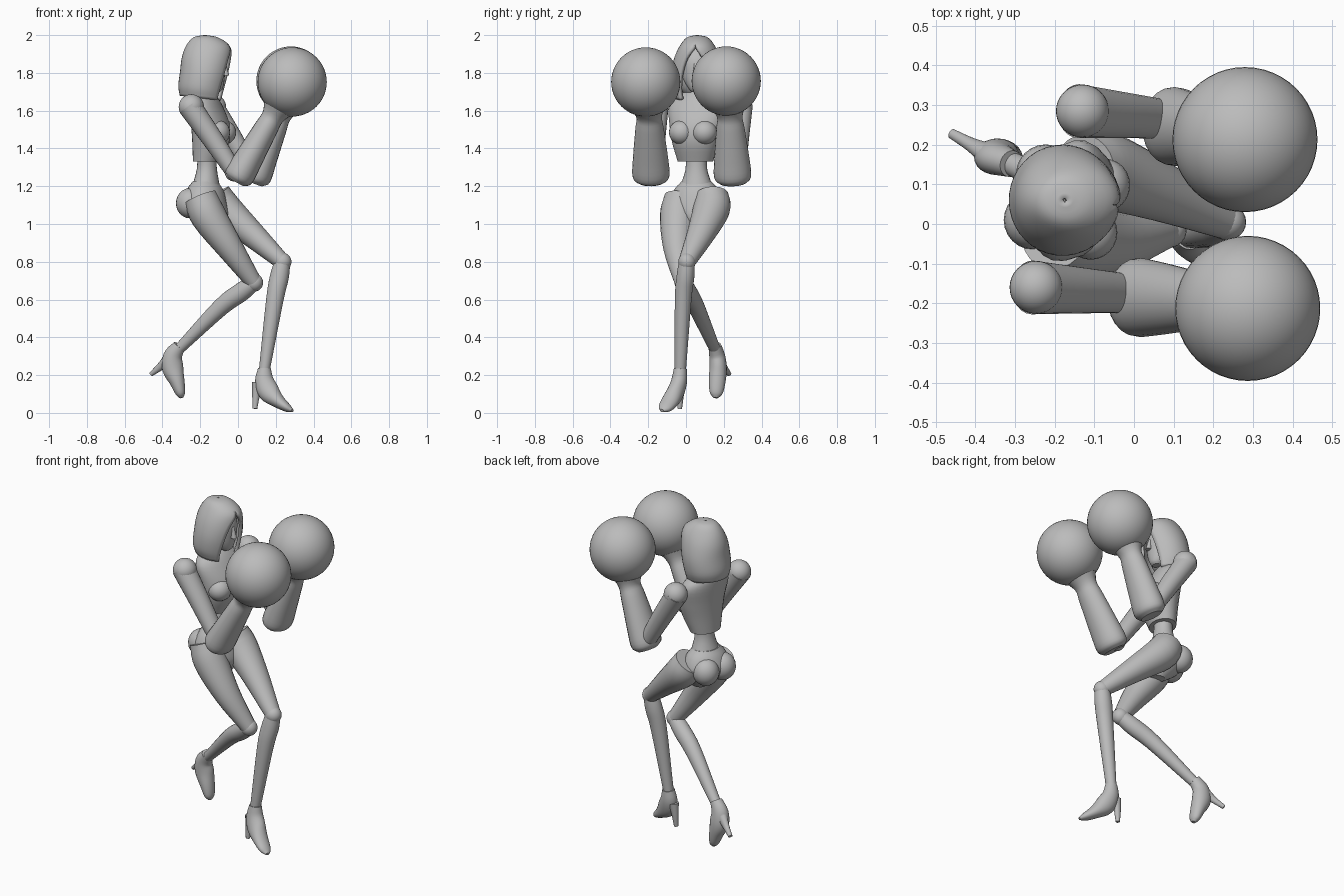
import bpy, bmesh, math
from mathutils import Vector, Matrix

old = bpy.data.objects.get("Cube")
if old:
    bpy.data.objects.remove(old, do_unlink=True)

grey = bpy.data.materials.new("plain grey")
grey.use_nodes = True
grey.diffuse_color = (0.5, 0.5, 0.5, 1)
grey.node_tree.nodes["Principled BSDF"].inputs["Base Color"].default_value = (0.5, 0.5, 0.5, 1)

UP = Vector((0, 0, 1))
SIDE = Vector((0, 1, 0))
YAW = math.radians(-15)
BODY_SIDE = Matrix.Rotation(YAW, 3, "Z") @ SIDE


def finish(name, bm, angle=40):
    bmesh.ops.recalc_face_normals(bm, faces=bm.faces)
    mesh = bpy.data.meshes.new(name)
    bm.to_mesh(mesh)
    bm.free()
    mesh.materials.append(grey)
    obj = bpy.data.objects.new(name, mesh)
    bpy.context.collection.objects.link(obj)
    bpy.ops.object.select_all(action="DESELECT")
    obj.select_set(True)
    bpy.context.view_layer.objects.active = obj
    bpy.ops.object.shade_smooth_by_angle(angle=math.radians(angle))
    return obj


def smooth_path(pts, steps):
    """Catmull-Rom curve through tuples of any length."""
    pts = [Vector(p) for p in pts]
    pts = [pts[0] * 2 - pts[1]] + pts + [pts[-1] * 2 - pts[-2]]
    out = []
    for p, q, r, s in zip(pts, pts[1:], pts[2:], pts[3:]):
        for i in range(steps):
            t = i / steps
            out.append(0.5 * (2 * q + (r - p) * t + (2 * p - 5 * q + 4 * r - s) * t ** 2
                              + (3 * q - p - 3 * r + s) * t ** 3))
    return out + [pts[-2]]


def loft(name, sections, side=SIDE, level=False, sides=24, steps=4):
    """Skin oval sections (x, y, z, depth, width); level keeps them horizontal."""
    path = smooth_path(sections, steps)
    centres = [Vector(p[:3]) for p in path]
    bm = bmesh.new()
    rings = []
    for i, p in enumerate(path):
        tangent = UP if level else (centres[min(i + 1, len(path) - 1)] - centres[max(i - 1, 0)]).normalized()
        u = tangent.cross(side).normalized()
        v = tangent.cross(u)
        rings.append([bm.verts.new(centres[i] + u * p[3] * math.cos(a) + v * p[4] * math.sin(a))
                      for a in (math.tau * k / sides for k in range(sides))])
    for lo, hi in zip(rings, rings[1:]):
        for k in range(sides):
            n = (k + 1) % sides
            bm.faces.new((lo[k], lo[n], hi[n], hi[k]))
    bm.faces.new(rings[0])
    bm.faces.new(rings[-1])
    return finish(name, bm)


def ball(name, centre, scale, segments=32, yaw=0):
    bm = bmesh.new()
    bmesh.ops.create_uvsphere(bm, u_segments=segments, v_segments=segments // 2, radius=1)
    bm.transform(Matrix.Translation(centre) @ Matrix.Rotation(yaw, 4, "Z") @ Matrix.Diagonal((*scale, 1)))
    return finish(name, bm)


# Bodice, waist and briefs
loft("bodice", [(-.19, .06, 1.71, .045, .05), (-.185, .06, 1.675, .07, .11), (-.17, .06, 1.62, .085, .155),
                (-.145, .055, 1.52, .1, .145), (-.145, .05, 1.43, .095, .125),
                (-.165, .05, 1.33, .072, .095)], BODY_SIDE, True)
loft("waist", [(-.165, .055, 1.38, .05, .06), (-.165, .055, 1.29, .053, .058),
               (-.17, .055, 1.19, .075, .09)], BODY_SIDE, True)
loft("briefs", [(-.175, .055, 1.225, .065, .08), (-.175, .055, 1.18, .095, .12), (-.175, .055, 1.11, .115, .14),
                (-.15, .055, 1.04, .1, .09), (-.12, .055, .98, .05, .035)], BODY_SIDE, True)
facing = BODY_SIDE.cross(UP)
for name, s in (("left", 1), ("right", -1)):
    ball(name + "_bust", Vector((-.15, .053, 1.485)) + facing * .06 + BODY_SIDE * s * .062,
         (.066, .068, .065), 24, YAW)
    ball(name + "_buttock", Vector((-.19, .055, 1.11)) - facing * .05 + BODY_SIDE * s * .06,
         (.075, .075, .08), 24, YAW)

# Head with neck and nose
loft("neck", [(-.19, .06, 1.66, .05, .05), (-.175, .06, 1.73, .042, .042), (-.165, .06, 1.8, .045, .05)], level=True)
loft("face", [(-.115, .055, 1.7, .02, .025), (-.125, .057, 1.72, .045, .045), (-.145, .06, 1.78, .075, .08),
              (-.155, .06, 1.87, .085, .09), (-.16, .06, 1.94, .05, .06)], level=True)
loft("nose", [(-.064, .05, 1.785, .018, .016), (-.072, .052, 1.85, .008, .009)], level=True, sides=10)

# Hair: a hood of open arcs, each row z, x, depth, width, half opening in degrees
bm = bmesh.new()
rows = []
columns = 32
for z, x, depth, width, gap in smooth_path(
        [(2, -.175, .005, .005, 0), (1.988, -.17, .065, .055, 0), (1.945, -.158, .115, .092, 1),
         (1.88, -.165, .132, .122, 22), (1.8, -.175, .132, .139, 31), (1.72, -.188, .128, .137, 36),
         (1.665, -.19, .118, .118, 40)], 4):
    row = []
    for k in range(columns + 1):
        start = math.radians(max(gap, 0))
        a = start + (math.tau - 2 * start) * k / columns + YAW / 2
        drop = .012 * math.cos(a) * (2 - z) / .3
        row.append(bm.verts.new((x + depth * math.cos(a), .06 + width * math.sin(a), z - drop)))
    rows.append(row)
for lo, hi in zip(rows, rows[1:]):
    for k in range(columns):
        bm.faces.new((lo[k], lo[k + 1], hi[k + 1], hi[k]))
bmesh.ops.remove_doubles(bm, verts=bm.verts, dist=.0005)
hair = finish("hair", bm)
shell = hair.modifiers.new("thickness", "SOLIDIFY")
shell.thickness = .02
shell.offset = -1
ball("inner_hair", (-.2, .06, 1.79), (.095, .115, .125))

# Arms: shoulder ball, upper arm, elbow, gauntlet and round glove
arms = {
    "right": ((-.247, -.16, 1.62), (-.02, -.175, 1.275), (.005, -.185, 1.255), (.185, -.195, 1.57), (.287, -.213, 1.752)),
    "left": ((-.13, .285, 1.62), (.075, .265, 1.275), (.095, .247, 1.25), (.22, .232, 1.57), (.28, .213, 1.757)),
}
for name, points in arms.items():
    shoulder, elbow, cuff, wrist, glove = map(Vector, points)
    ball(name + "_shoulder", shoulder, (.067, .067, .067))
    loft(name + "_upper_arm", [(*(shoulder + Vector((-.01, 0, .005))), .062, .068),
                               (*shoulder.lerp(elbow, .5), .055, .058), (*elbow, .045, .05)])
    ball(name + "_elbow", elbow, (.05, .05, .05), 20)
    along = (wrist - cuff).normalized()
    loft(name + "_gauntlet", [(*(cuff - along * .035), .05, .07), (*cuff, .08, .098),
                              (*cuff.lerp(wrist, .3), .075, .093), (*cuff.lerp(wrist, .8), .063, .075),
                              (*wrist, .06, .068), (*wrist.lerp(glove, .35), .095, .1)])
    ball(name + "_glove", glove, (.183, .183, .183), 48)

# Legs: thigh, knee and shin
legs = {
    "right": ((-.2, -.025, 1.14), (-.155, -.04, 1.04), (-.04, -.045, .87), (.085, -.015, .69),
              (-.09, .055, .56), (-.305, .15, .345)),
    "left": ((-.125, .135, 1.15), (-.075, .135, 1.08), (.07, .08, .95), (.235, .005, .8),
             (.195, -.015, .6), (.14, -.03, .23)),
}
for name, points in legs.items():
    hip, upper, middle, knee, calf, ankle = points
    loft(name + "_thigh", [(*hip, .09, .09), (*upper, .094, .098), (*middle, .07, .075), (*knee, .043, .045)])
    ball(name + "_knee", knee, (.048, .046, .048), 24)
    high = Vector(knee).lerp(Vector(calf), .4)
    loft(name + "_shin", [(*knee, .042, .042), (*high, .05, .047), (*calf, .046, .044), (*ankle, .029, .03)])

# High heeled shoes
loft("left_shoe", [(.14, -.03, .235, .034, .034), (.14, -.036, .17, .05, .042), (.165, -.055, .11, .056, .046),
                   (.215, -.085, .06, .036, .046), (.262, -.112, .026, .022, .036), (.288, -.128, .012, .008, .012)])
loft("left_heel", [(.105, -.03, .16, .03, .028), (.095, -.03, .09, .02, .018), (.09, -.033, .022, .012, .012)], sides=12)
loft("right_shoe", [(-.31, .152, .355, .034, .034), (-.345, .165, .3, .05, .042), (-.345, .17, .235, .056, .046),
                    (-.322, .165, .165, .04, .044), (-.305, .16, .105, .026, .034), (-.298, .158, .08, .01, .012)])
loft("right_heel", [(-.365, .175, .285, .035, .03), (-.41, .2, .245, .021, .018), (-.46, .228, .205, .012, .013)], sides=12)
